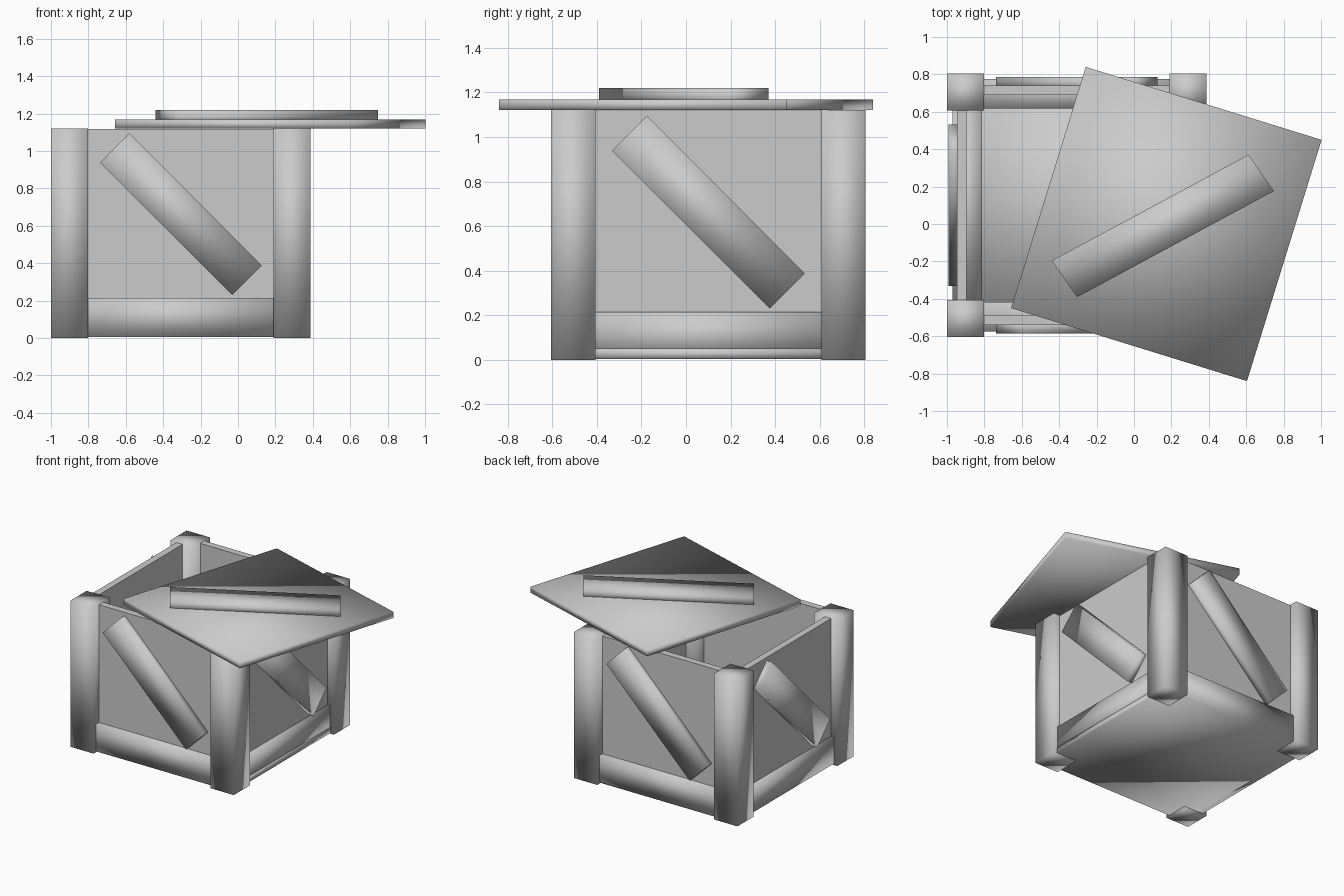
import bpy
import bmesh
from math import pi
from mathutils import Matrix

old = bpy.data.objects.get("Cube")
if old:
    bpy.data.objects.remove(old, do_unlink=True)

grey = bpy.data.materials.new("plain_grey")
grey.use_nodes = True
colour = (0.6, 0.6, 0.6, 1)
grey.diffuse_color = colour
grey.node_tree.nodes["Principled BSDF"].inputs["Base Color"].default_value = colour

# Crate body centre and half widths to the outer faces of the posts
CX, CY = -0.306, 0.1
HX, HY = 0.694, 0.705
POST, HEIGHT = 0.198, 1.12


def block(name, size, matrix, smooth=True):
    """Box of the given size, placed by a matrix, softly shaded or flat."""
    mesh = bpy.data.meshes.new(name)
    bm = bmesh.new()
    bmesh.ops.create_cube(bm, size=1, matrix=matrix @ Matrix.Diagonal((*size, 1)))
    for face in bm.faces:
        face.smooth = smooth
    bm.to_mesh(mesh)
    bm.free()
    mesh.materials.append(grey)
    obj = bpy.data.objects.new(name, mesh)
    bpy.context.collection.objects.link(obj)
    return obj


def at(x, y, z):
    return Matrix.Translation((x, y, z))


# Corner posts
for sx, side in ((-1, "right"), (1, "left")):
    for sy, end in ((-1, "front"), (1, "back")):
        block(f"{end}_{side}_post", (POST, POST, HEIGHT),
              at(CX + sx * (HX - POST / 2), CY + sy * (HY - POST / 2), HEIGHT / 2))

# Four walls, each with a panel, a thick bottom rail and a diagonal brace
for i, side in enumerate(("front", "left", "back", "right")):
    out, along, inset = (HY, HX, 0.064) if i % 2 == 0 else (HX, HY, 0.053)
    width = 2 * (along - POST)
    frame = at(CX, CY, 0) @ Matrix.Rotation(i * pi / 2, 4, "Z")
    block(side + "_panel", (width + 0.02, 0.052, 1.098),
          frame @ at(0, -out + inset + 0.026, 0.569), smooth=False)
    block(side + "_rail", (width + 0.02, 0.157, 0.205),
          frame @ at(0, -out + 0.109, 0.1125))
    block(side + "_brace", (1.0, 0.07, 0.222),
          frame @ at(0, -out + inset - 0.01, 0.663) @ Matrix.Rotation(pi / 4, 4, "Y"))

# Floor board under the rails
block("floor", (2 * HX - 0.1, 2 * HY - 0.064, 0.045), at(CX + 0.02, CY, 0.0275))

# Loose lid, turned and pushed to one side
block("lid", (1.32, 1.35, 0.048), at(0.173, 0, 1.144) @ Matrix.Rotation(-0.3, 4, "Z"))

# Lid brace, with slightly slanted ends
slant = Matrix.Identity(4)
slant[0][1] = -0.115
block("lid_brace", (1.195, 0.236, 0.07),
      at(0.154, -0.01, 1.184) @ Matrix.Rotation(0.494, 4, "Z") @ slant)
